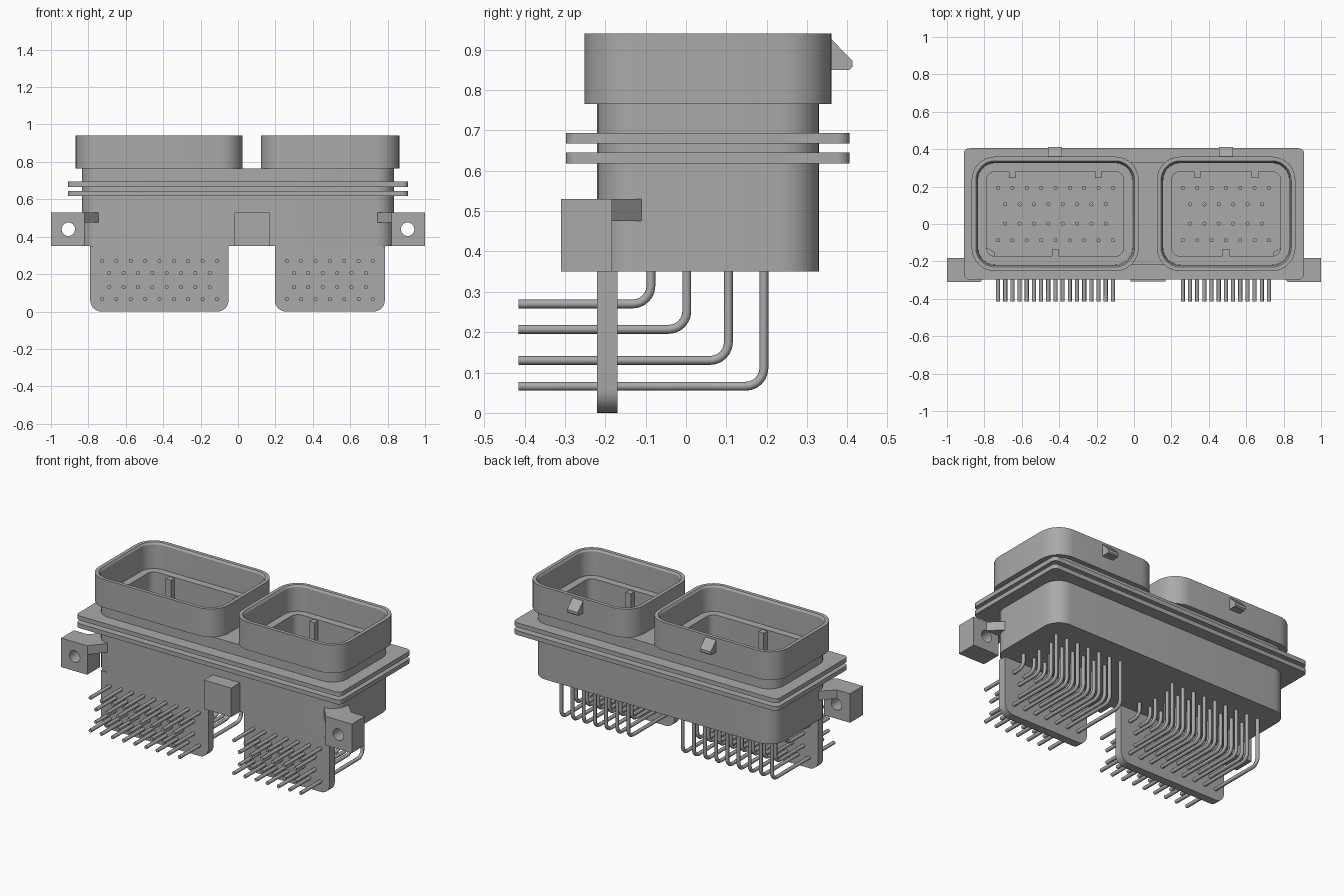
import bpy, bmesh, math
from mathutils import Vector

cube = bpy.data.objects.get("Cube")
if cube:
    bpy.data.objects.remove(cube, do_unlink=True)

GREY = (0.4, 0.4, 0.4, 1)
mat = bpy.data.materials.new("plain grey")
mat.use_nodes = True
mat.diffuse_color = GREY
mat.node_tree.nodes["Principled BSDF"].inputs["Base Color"].default_value = GREY


def finish(name, bm):
    bmesh.ops.recalc_face_normals(bm, faces=bm.faces)
    me = bpy.data.meshes.new(name)
    bm.to_mesh(me)
    bm.free()
    me.materials.append(mat)
    me.shade_smooth()
    me.set_sharp_from_angle(angle=math.radians(30))
    ob = bpy.data.objects.new(name, me)
    bpy.context.collection.objects.link(ob)
    return ob


def loft(name, rings, caps=True, closed=False):
    """Skin a series of equal-length point rings."""
    bm = bmesh.new()
    vs = [[bm.verts.new(p) for p in r] for r in rings]
    n = len(vs[0])
    pairs = list(zip(vs, vs[1:])) + ([(vs[-1], vs[0])] if closed else [])
    for a, b in pairs:
        for i in range(n):
            j = (i + 1) % n
            bm.faces.new((a[i], a[j], b[j], b[i]))
    if caps and not closed:
        bm.faces.new(vs[0])
        bm.faces.new(vs[-1])
    return finish(name, bm)


def rounded(x0, x1, y0, y1, r, z, inset=0.0, seg=8):
    """Rounded rectangle ring at height z."""
    x0, x1, y0, y1 = x0 + inset, x1 - inset, y0 + inset, y1 - inset
    r = max(r - inset, 0.01)
    corners = ((x1 - r, y1 - r), (x0 + r, y1 - r), (x0 + r, y0 + r), (x1 - r, y0 + r))
    return [(cx + r * math.cos(a), cy + r * math.sin(a), z)
            for q, (cx, cy) in enumerate(corners)
            for a in [(q + k / seg) * math.pi / 2 for k in range(seg + 1)]]


def prism(name, pts, axis, a, b):
    """Extrude a 2D outline along an axis (0 = x, 1 = y, 2 = z)."""
    def ring(t):
        return [p[:axis] + (t,) + p[axis:] for p in pts]
    return loft(name, [ring(a), ring(b)])


def box(name, x0, x1, y0, y1, z0, z1):
    return prism(name, [(x0, y0), (x1, y0), (x1, y1), (x0, y1)], 2, z0, z1)


def cut(ob, cutter):
    cutter.hide_render = True
    mod = ob.modifiers.new("cut", "BOOLEAN")
    mod.operation, mod.solver, mod.object = "DIFFERENCE", "EXACT", cutter
    bpy.context.view_layer.objects.active = ob
    bpy.ops.object.modifier_apply(modifier=mod.name)
    bpy.data.objects.remove(cutter, do_unlink=True)
    ob.data.shade_smooth()
    ob.data.set_sharp_from_angle(angle=math.radians(30))


BODY = (-0.835, 0.835, -0.22, 0.33, 0.1)
BASE, NECK, TOP, FLOOR = 0.35, 0.765, 0.94, 0.5
FRONT, PLATE_BACK = -0.22, -0.17
PITCH, PIN_R = 0.0768, 0.011
# pin rows: height of the front leg, y of the upright leg, staggered or not
ROWS = ((0.27, -0.087, False), (0.207, 0.002, True),
        (0.13, 0.105, True), (0.066, 0.193, False))

# Main body
body = loft("main_body", [rounded(*BODY, BASE), rounded(*BODY, NECK)])

# Two thin flanges around the body
for name, z0, z1 in (("lower_flange", 0.618, 0.645), ("upper_flange", 0.667, 0.694)):
    outer = (-0.91, 0.91, -0.297, 0.405, 0.03)
    loft(name, [rounded(*outer, z0), rounded(*outer, z1),
                rounded(*BODY, z1, 0.01), rounded(*BODY, z0, 0.01)], closed=True)


def make_pins(name, first, count):
    cu = bpy.data.curves.new(name, "CURVE")
    cu.dimensions = "3D"
    cu.bevel_depth, cu.bevel_resolution, cu.use_fill_caps = PIN_R, 2, True
    bend = 0.045
    for z, y, stagger in ROWS:
        path = [(-0.415, z)]
        for k in range(7):
            a = k / 6 * math.pi / 2
            path.append((y - bend + bend * math.sin(a), z + bend - bend * math.cos(a)))
        path.append((y, FLOOR + 0.18))
        for i in range(count - stagger):
            x = first + (i + 0.5 * stagger) * PITCH
            sp = cu.splines.new("POLY")
            sp.points.add(len(path) - 1)
            for pt, (py, pz) in zip(sp.points, path):
                pt.co = (x, py, pz, 1)
            sp.use_smooth = True
    cu.materials.append(mat)
    ob = bpy.data.objects.new(name, cu)
    bpy.context.collection.objects.link(ob)
    bpy.ops.object.select_all(action="DESELECT")
    ob.select_set(True)
    bpy.context.view_layer.objects.active = ob
    bpy.ops.object.convert(target="MESH")
    ob.data.set_sharp_from_angle(angle=math.radians(50))


# Each socket: cup, recess, keys, latch, pin plate and bent pins
SOCKETS = (("right", -0.868, 0.025, 0.23, -0.727, 9, -0.79, -0.05),
           ("left", 0.122, 0.863, 0.155, -0.727 + 0.988, 7, 0.197, 0.785))
for side, x0, x1, key_dx, pin_x, pins, p0, p1 in SOCKETS:
    mid = (x0 + x1) / 2
    cup = (x0, x1, -0.252, 0.36, 0.125)
    loft(side + "_cup", [rounded(*cup, z, i) for z, i in (
        (NECK, 0.08), (NECK, 0), (TOP, 0), (TOP, 0.022), (TOP - 0.012, 0.03),
        (NECK + 0.015, 0.034), (NECK + 0.015, 0.08))], closed=True)
    cut(body, loft("recess_cutter", [rounded(*cup, FLOOR, 0.08), rounded(*cup, 1.0, 0.08)]))

    # Keying ribs inside the recess
    for i, (kx, y0, y1) in enumerate(((mid - key_dx, 0.245, 0.3),
                                      (mid + key_dx, 0.245, 0.3),
                                      (mid, -0.185, -0.135))):
        box(f"{side}_key_{i + 1}", kx - 0.018, kx + 0.018, y0, y1, FLOOR, NECK + 0.01)

    # Wedge latch on the back of the cup
    prism(side + "_latch", [(0.35, 0.85), (0.405, 0.85), (0.412, 0.857), (0.412, 0.873),
                            (0.36, 0.926), (0.35, 0.926)], 0, mid - 0.037, mid + 0.037)

    # Pin plate with rounded lower corners
    r = 0.06
    outline = [(p0, BASE), (p1, BASE)]
    for cx, start in ((p1 - r, 0), (p0 + r, 1)):
        for k in range(9):
            a = -(start + k / 8) * math.pi / 2
            outline.append((cx + r * math.cos(a), r + r * math.sin(a)))
    prism(side + "_pin_plate", outline, 1, FRONT, PLATE_BACK)
    make_pins(side + "_pins", pin_x, pins)

# Mounting ears with a screw hole and a slanted arm to the body
for side, s in (("left", 1), ("right", -1)):
    ear = box(side + "_ear", *sorted((s * 0.82, s * 1.0)), -0.31, -0.183, BASE, 0.53)
    hole = [(s * 0.907 + 0.036 * math.cos(k * math.pi / 12),
             0.44 + 0.036 * math.sin(k * math.pi / 12)) for k in range(24)]
    cut(ear, prism("hole_cutter", hole, 1, -0.4, -0.1))
    arm = [(0.82, -0.309), (0.745, -0.22), (0.745, -0.15), (0.83, -0.105), (0.91, -0.184)]
    prism(side + "_ear_arm", [(s * x, y) for x, y in arm], 2, 0.475, 0.53)

# Centre foot on the front
box("centre_block", -0.02, 0.168, -0.307, -0.21, BASE, 0.53)
